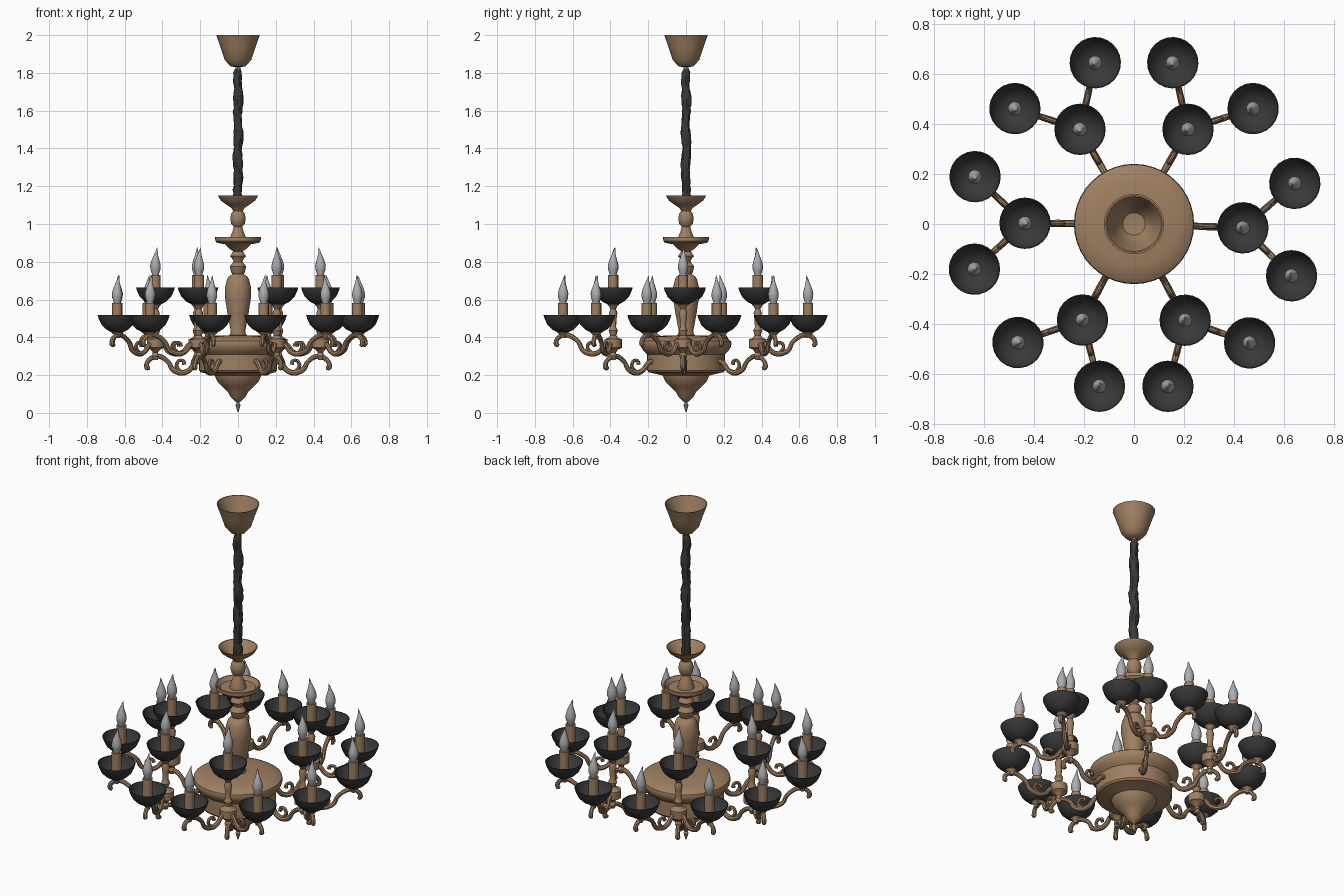
import bpy, bmesh, math, random
from mathutils import Matrix, Vector

random.seed(4)


def material(name, rgb):
    m = bpy.data.materials.new(name)
    m.diffuse_color = (*rgb, 1)
    return m


BRONZE = material("bronze", (0.35, 0.215, 0.122))
DARK = material("charcoal", (0.04, 0.04, 0.04))
GLASS = material("grey_glass", (0.42, 0.42, 0.43))


def finish(bm, name, mat):
    bmesh.ops.recalc_face_normals(bm, faces=bm.faces)
    me = bpy.data.meshes.new(name)
    bm.to_mesh(me)
    bm.free()
    me.materials.append(mat)
    me.shade_smooth()
    me.set_sharp_from_angle(angle=math.radians(35))
    return me


def lathe(name, profile, mat, sides=24, shape=None):
    """Spin (radius, z) points round z; radius 0 makes a pole."""
    bm = bmesh.new()
    rings = []
    for r, z in profile:
        if r == 0:
            rings.append([bm.verts.new((0, 0, z))] * sides)
        else:
            rings.append([bm.verts.new((r * math.cos(i * math.tau / sides),
                                        r * math.sin(i * math.tau / sides), z))
                          for i in range(sides)])
    for a, b in zip(rings, rings[1:]):
        for i in range(sides):
            j = (i + 1) % sides
            quad = list(dict.fromkeys((a[i], a[j], b[j], b[i])))
            if len(quad) > 2:
                bm.faces.new(quad)
    if shape:
        for v in bm.verts:
            shape(v)
    return finish(bm, name, mat)


def spline(pts, steps=5):
    """Catmull-Rom through (distance, z, radius) points."""
    p = [Vector(q) for q in pts]
    p = [2 * p[0] - p[1]] + p + [2 * p[-1] - p[-2]]
    out = []
    for a, b, c, d in zip(p, p[1:], p[2:], p[3:]):
        for s in range(steps):
            t = s / steps
            out.append(0.5 * (2 * b + (c - a) * t + (2 * a - 5 * b + 4 * c - d) * t * t
                              + (3 * b - a - 3 * c + d) * t ** 3))
    return out + [p[-2]]


def tube(name, paths, mat, sides=8):
    """Round bars swept along paths lying in the xz plane."""
    bm = bmesh.new()
    for path in paths:
        pts = spline(path)
        rings = []
        for k, q in enumerate(pts):
            e = pts[min(k + 1, len(pts) - 1)] - pts[max(k - 1, 0)]
            n = Vector((-e.y, 0, e.x)).normalized()
            c = Vector((q.x, 0, q.y))
            rings.append([bm.verts.new(c + q.z * (math.cos(i * math.tau / sides) * n
                          + math.sin(i * math.tau / sides) * Vector((0, 1, 0))))
                          for i in range(sides)])
        for a, b in zip(rings, rings[1:]):
            for i in range(sides):
                j = (i + 1) % sides
                bm.faces.new((a[i], a[j], b[j], b[i]))
        bm.faces.new(rings[0])
        bm.faces.new(rings[-1])
    return finish(bm, name, mat)


def place(mesh, name, matrix=Matrix()):
    ob = bpy.data.objects.new(name, mesh)
    ob.matrix_world = matrix
    bpy.context.scene.collection.objects.link(ob)


# ceiling canopy, an open trumpet
place(lathe("canopy", [(0, 1.85), (0.045, 1.855), (0.065, 1.88), (0.085, 1.935), (0.11, 2.0),
                       (0.115, 2.0), (0.092, 1.935), (0.071, 1.87), (0.05, 1.845), (0.04, 1.835),
                       (0.012, 1.83), (0.012, 1.80), (0, 1.80)], BRONZE, 32), "canopy")

# crumpled cloth sleeve over the chain
sleeve = [(0, 1.82), (0.015, 1.82)]
sleeve += [(random.uniform(0.021, 0.028), 1.80 - i * 0.7 / 34) for i in range(35)] + [(0, 1.09)]


def crumple(v):
    v.co.x += 0.003 * math.sin(v.co.z * 31) + random.uniform(-0.002, 0.002)
    v.co.y += 0.003 * math.cos(v.co.z * 27) + random.uniform(-0.002, 0.002)


place(lathe("chain_sleeve", sleeve, DARK, 10, crumple), "chain_sleeve")

# turned centre column with top cup and drip dish
place(lathe("column", [
    (0, 1.09), (0.04, 1.095), (0.06, 1.11), (0.1, 1.15), (0.106, 1.15), (0.092, 1.125),
    (0.065, 1.105), (0.035, 1.085), (0.026, 1.07), (0.036, 1.055), (0.041, 1.03), (0.036, 1.0),
    (0.022, 0.985), (0.03, 0.96), (0.042, 0.93), (0.045, 0.91), (0.095, 0.91), (0.114, 0.93),
    (0.121, 0.93), (0.12, 0.91), (0.11, 0.9), (0.07, 0.893), (0.045, 0.87), (0.026, 0.855),
    (0.042, 0.83), (0.026, 0.81), (0.024, 0.80), (0.044, 0.775), (0.036, 0.745), (0.03, 0.735),
    (0.052, 0.72), (0.06, 0.70), (0.07, 0.66), (0.07, 0.62), (0.055, 0.52), (0.038, 0.43),
    (0.045, 0.41), (0.045, 0.39), (0, 0.39)], BRONZE, 32), "column")

# body bowl with bell bottom and drop finial
place(lathe("body_bowl", [
    (0, 0.412), (0.1, 0.41), (0.17, 0.405), (0.215, 0.395), (0.238, 0.38), (0.241, 0.365),
    (0.236, 0.345), (0.222, 0.325), (0.206, 0.31), (0.206, 0.225), (0.198, 0.215), (0.16, 0.207),
    (0.122, 0.197), (0.112, 0.17), (0.085, 0.14), (0.052, 0.11), (0.04, 0.085), (0.022, 0.068),
    (0.007, 0.055), (0.013, 0.042), (0.009, 0.025), (0, 0)], BRONZE, 40), "body_bowl")

# shared lamp parts, z = 0 at the cup rim
cup = lathe("cup", [(0, -0.09), (0.03, -0.09), (0.058, -0.075), (0.083, -0.05), (0.097, -0.02),
                    (0.103, 0), (0.099, 0), (0.092, -0.02), (0.075, -0.047), (0.045, -0.07),
                    (0, -0.075)], DARK, 24)
candle = lathe("candle", [(0, -0.08), (0.027, -0.08), (0.027, 0.065), (0, 0.065)], BRONZE, 16)


def flame(v):
    t = max(0, v.co.z - 0.13)
    v.co.x -= 1.6 * t * t
    v.co.y += 0.8 * t * t


bulb = lathe("bulb", [(0, 0.06), (0.017, 0.06), (0.02, 0.075), (0.027, 0.095), (0.028, 0.115),
                      (0.022, 0.14), (0.013, 0.165), (0.007, 0.185), (0.004, 0.2), (0, 0.213)],
             GLASS, 14, flame)
holder = lathe("cup_holder", [(0, -0.12), (0.012, -0.12), (0.016, -0.105), (0.03, -0.092),
                              (0.03, -0.085), (0, -0.085)], BRONZE, 14)

# pillar carrying the inner cup, with the hub drum that the branches leave from
pillar = lathe("pillar", [
    (0, 0.28), (0.012, 0.28), (0.02, 0.30), (0.014, 0.32), (0.025, 0.335), (0.046, 0.345),
    (0.046, 0.39), (0.026, 0.397), (0.016, 0.41), (0.024, 0.435), (0.015, 0.455), (0.018, 0.50),
    (0.022, 0.53), (0.014, 0.55), (0.022, 0.565), (0.032, 0.578), (0.032, 0.585), (0, 0.585)],
    BRONZE, 16)

# main arm: x is distance from the axis; second path is its scroll leaf
arm = tube("arm", [
    [(0.19, 0.275, .014), (0.225, 0.265, .014), (0.26, 0.225, .014), (0.30, 0.212, .015),
     (0.345, 0.23, .014), (0.37, 0.27, .012), (0.41, 0.298, .013), (0.45, 0.295, .013),
     (0.48, 0.268, .012), (0.482, 0.24, .014), (0.466, 0.238, .008)],
    [(0.30, 0.215, .010), (0.325, 0.245, .010), (0.315, 0.275, .009), (0.29, 0.275, .009),
     (0.285, 0.255, .012)]], BRONZE)
# side branch: x is distance from the hub
branch = tube("branch", [
    [(0.0, 0.365, .013), (0.045, 0.36, .013), (0.075, 0.325, .013), (0.115, 0.312, .014),
     (0.165, 0.33, .013), (0.19, 0.375, .012), (0.235, 0.408, .013), (0.274, 0.412, .013),
     (0.305, 0.392, .012), (0.312, 0.365, .013), (0.298, 0.357, .008)],
    [(0.115, 0.315, .009), (0.14, 0.345, .009), (0.13, 0.37, .009), (0.105, 0.368, .009),
     (0.10, 0.352, .011)]], BRONZE)

HUB = 0.437


def lamp(tag, matrix):
    for mesh, part in ((cup, "cup"), (candle, "candle"), (bulb, "bulb"), (holder, "cup_holder")):
        place(mesh, f"{part}_{tag}", matrix)


# six arms, each with an inner lamp and two branch lamps
for n, deg in enumerate((-2, 60.3, 119.7, 179.6, 241.8, 298)):
    turn = Matrix.Rotation(math.radians(deg), 4, 'Z')
    hub = turn @ Matrix.Translation((HUB, 0, 0))
    place(arm, f"arm_{n}", turn)
    place(pillar, f"pillar_{n}", hub)
    lamp(f"inner_{n}", hub @ Matrix.Translation((0, 0, 0.665)))
    for side, ang in (("left", 42.6), ("right", -42.6)):
        out = hub @ Matrix.Rotation(math.radians(ang), 4, 'Z')
        place(branch, f"branch_{side}_{n}", out)
        lamp(f"{side}_{n}", out @ Matrix.Translation((0.274, 0, 0.517)))
